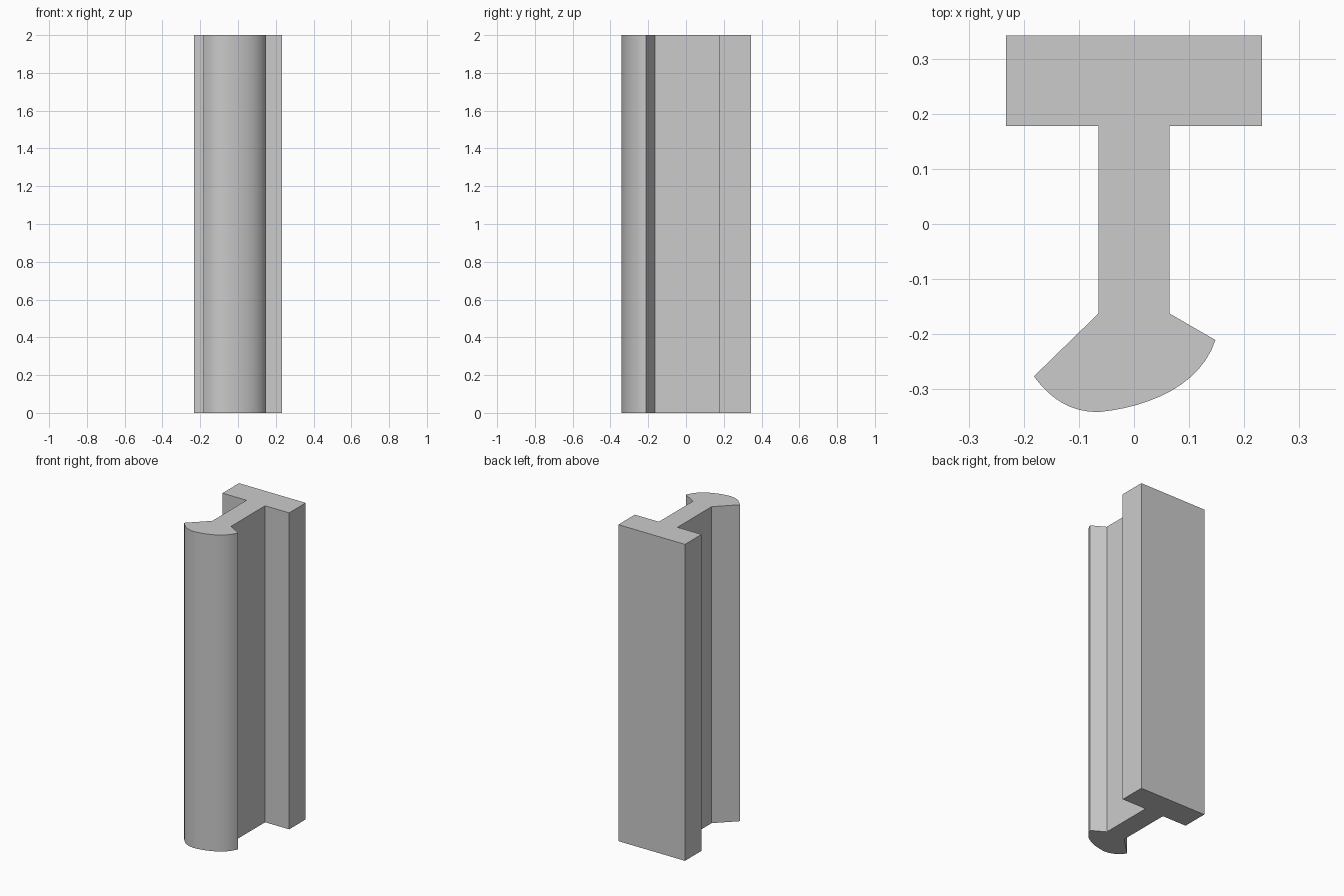
import bpy, bmesh
from mathutils import Vector
from mathutils.geometry import interpolate_bezier

cube = bpy.data.objects.get("Cube")
if cube:
    bpy.data.objects.remove(cube)

LENGTH = 2.0


def arc(start, handle_a, handle_b, end, count):
    """Points along one curved stretch of the head."""
    pts = [Vector((x, y, 0)) for x, y in (start, handle_a, handle_b, end)]
    return [(p.x, p.y) for p in interpolate_bezier(*pts, count)]


# Flat foot and web, walked from the left neck round to the right neck
half = [(0.065, -0.163), (0.065, 0.178), (0.233, 0.178), (0.233, 0.343)]
outline = half + [(-x, y) for x, y in reversed(half)]

# Worn, lopsided head: tight curve on one side, long sweep on the other
crown = (-0.065, -0.342)
outline += arc((-0.182, -0.277), (-0.150, -0.321), (-0.113, -0.342), crown, 9)
outline += arc(crown, (0.030, -0.333), (0.122, -0.292), (0.148, -0.211), 13)[1:]

# Extrude the section upwards
bm = bmesh.new()
base = bm.faces.new([bm.verts.new((x, y, 0)) for x, y in outline])
top = bmesh.ops.extrude_face_region(bm, geom=[base], use_keep_orig=True)
bmesh.ops.translate(bm, vec=(0, 0, LENGTH),
                    verts=[g for g in top["geom"] if isinstance(g, bmesh.types.BMVert)])
bmesh.ops.recalc_face_normals(bm, faces=bm.faces)
mesh = bpy.data.meshes.new("rail_beam")
bm.to_mesh(mesh)
bm.free()

# Plain grey metal
grey = bpy.data.materials.new("plain_grey")
grey.use_nodes = True
colour = (0.6, 0.6, 0.6, 1)
grey.diffuse_color = colour
grey.node_tree.nodes["Principled BSDF"].inputs["Base Color"].default_value = colour
mesh.materials.append(grey)

rail = bpy.data.objects.new("rail_beam", mesh)
bpy.context.collection.objects.link(rail)
bpy.ops.object.select_all(action="DESELECT")
rail.select_set(True)
bpy.context.view_layer.objects.active = rail
bpy.ops.object.shade_smooth_by_angle(angle=0.5)
